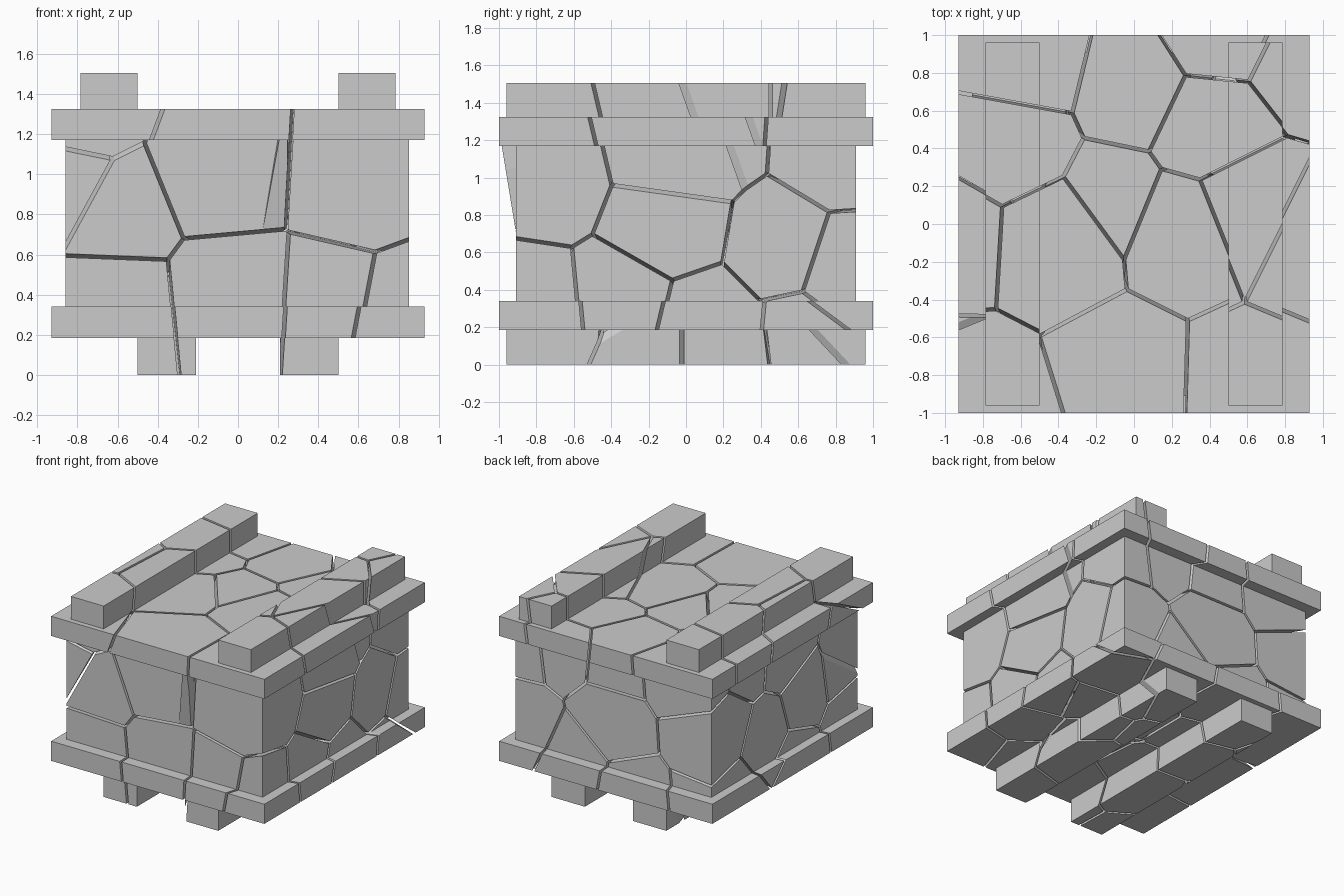
import bpy, bmesh
from mathutils import Vector

if "Cube" in bpy.data.objects:
    bpy.data.objects.remove(bpy.data.objects["Cube"])

GAP = 0.009  # half the crack width


def new_object(name, bm):
    bmesh.ops.recalc_face_normals(bm, faces=bm.faces)
    mesh = bpy.data.meshes.new(name)
    bm.to_mesh(mesh)
    bm.free()
    obj = bpy.data.objects.new(name, mesh)
    bpy.context.collection.objects.link(obj)
    return obj


def box_mesh(lo, hi):
    bm = bmesh.new()
    bmesh.ops.create_cube(bm, size=1)
    for v in bm.verts:
        v.co = [(a + b) / 2 + c * (b - a) for a, b, c in zip(lo, hi, v.co)]
    return bm


def box(name, lo, hi):
    return new_object(name, box_mesh(lo, hi))


def boolean(obj, other, operation):
    mod = obj.modifiers.new(operation, 'BOOLEAN')
    mod.operation = operation
    mod.solver = 'EXACT'
    mod.object = other


def bake(obj):
    bpy.context.view_layer.update()
    deps = bpy.context.evaluated_depsgraph_get()
    mesh = bpy.data.meshes.new_from_object(obj.evaluated_get(deps))
    obj.modifiers.clear()
    obj.data = mesh


# Whole crate: body, base and lid slabs, runners and lid beams
crate = box("body", (-.858, -.91, .25), (.852, .91, 1.25))
parts = [box("base_slab", (-.93, -1, .185), (.93, 1, .34)),
         box("lid_slab", (-.93, -1, 1.17), (.93, 1, 1.325))]
for s in (-1, 1):
    xs = sorted((s * .21, s * .5))
    parts.append(box("runner", (xs[0], -.96, 0), (xs[1], .96, .25)))
    xs = sorted((s * .5, s * .785))
    parts.append(box("lid_beam", (xs[0], -.96, 1.25), (xs[1], .96, 1.505)))

# Sloping splinter under the front edge of the lid
bm = bmesh.new()
for p in [(.11, -.90, .65), (.25, -.90, .65), (.21, -.99, 1.2),
          (.245, -.99, 1.2), (.2, -.88, 1.2), (.25, -.88, 1.2)]:
    bm.verts.new(p)
bmesh.ops.convex_hull(bm, input=bm.verts)
parts.append(new_object("splinter", bm))

for p in parts:
    boolean(crate, p, 'UNION')
bake(crate)

# Fracture centres, grouped by region
top = [(0, .72, 1.15), (-.58, .86, 1.2), (-.66, .42, 1.2), (-.93, -.05, 1.15),
       (-.42, -.08, 1.2), (-.12, .14, 1.1), (.27, -.02, 1.15), (.42, .52, 1.2),
       (.47, 1.02, 1.2), (.83, .84, 1.15), (.62, .12, 1.2), (.9, -.02, 1.15)]
front = [(-.08, -.72, 1.02), (.6, -.74, .98), (-.62, -.68, .8), (-.95, -.8, .98),
         (-.64, -.78, .3), (-.02, -.76, .36), (.45, -.72, .33), (.87, -.85, .25),
         (-.88, -.97, 1.32)]
right = [(.7, -.08, .72), (.75, -.32, .3), (.72, .52, .62), (.8, .88, .5),
         (.65, .2, .1), (.7, .62, .15), (.85, .1, .2)]
back_left = [(-.7, -.25, .72), (-.75, .25, .55), (-.75, .72, .75), (-.7, .6, .25),
             (-.72, -.1, .2), (0, .8, .7), (.35, .78, .3), (-.2, .75, .2)]
under = [(-.3, .3, .1), (-.32, -.25, .12), (.3, -.2, .1), (.2, .3, .3), (0, 0, .55)]
seeds = [Vector(s) for s in top + front + right + back_left + under]

# One crate fragment for each Voronoi cell, pulled back to open the cracks
for i, s in enumerate(seeds):
    bm = box_mesh((-1.5, -1.5, -.5), (1.5, 1.5, 2))
    for t in sorted(seeds, key=lambda q: (q - s).length)[1:]:
        n = (t - s).normalized()
        bmesh.ops.bisect_plane(bm, geom=bm.verts[:] + bm.edges[:] + bm.faces[:],
                               dist=1e-6, plane_co=(s + t) / 2 - n * GAP,
                               plane_no=n, clear_outer=True)
        rim = [e for e in bm.edges if e.is_boundary]
        if rim:
            bmesh.ops.holes_fill(bm, edges=rim, sides=0)
    fragment = new_object(f"crate_fragment_{i + 1:02d}", bm)
    boolean(fragment, crate, 'INTERSECT')
    bake(fragment)

for helper in parts + [crate]:
    bpy.data.objects.remove(helper)
